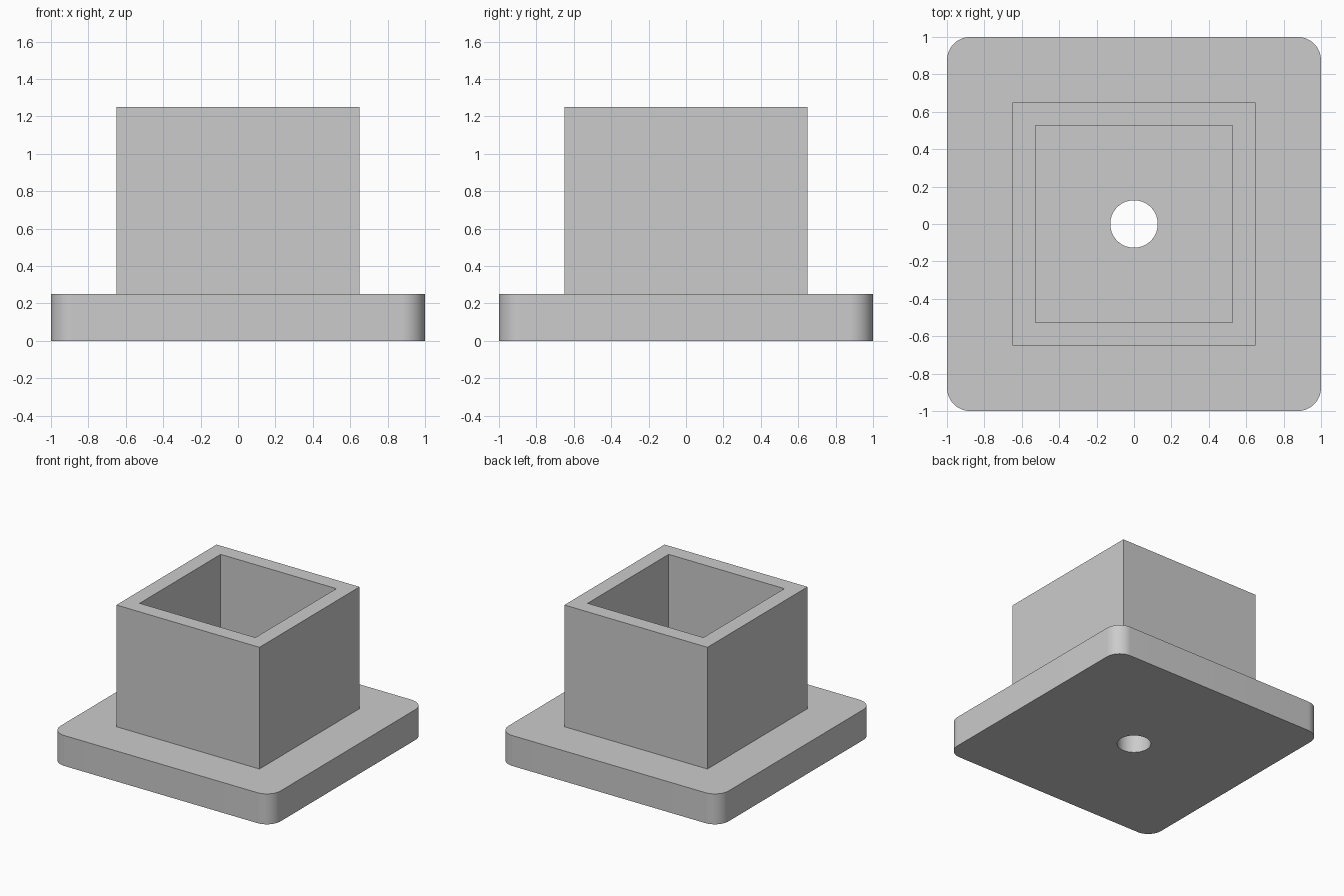
import bpy
import bmesh
from math import sin, cos, pi, radians

PLATE_TOP, SLEEVE_TOP = 0.25, 1.25
STEPS = 15  # segments in each rounded plate corner

cube = bpy.data.objects.get("Cube")
if cube:
    bpy.data.objects.remove(cube, do_unlink=True)

grey = bpy.data.materials.new("plain_grey")
grey.use_nodes = True
colour = (0.6, 0.6, 0.6, 1)
grey.diffuse_color = colour
grey.node_tree.nodes["Principled BSDF"].inputs["Base Color"].default_value = colour


def square(half):
    return [(half, half), (-half, half), (-half, -half), (half, -half)]


def rounded_square(half, radius):
    """Square outline with an arc at every corner."""
    points = []
    for corner, (cx, cy) in enumerate(square(half - radius)):
        for step in range(STEPS + 1):
            angle = (corner + step / STEPS) * pi / 2
            points.append((cx + radius * cos(angle), cy + radius * sin(angle)))
    return points


def circle(radius, count):
    angles = [(i + 0.5) * 2 * pi / count for i in range(count)]
    return [(radius * cos(a), radius * sin(a)) for a in angles]


def hollow_block(name, outer, inner, bottom, top):
    """Solid between two matching outlines, open through the middle."""
    bm = bmesh.new()
    loops = [[bm.verts.new((x, y, z)) for x, y in outline]
             for outline, z in ((outer, bottom), (outer, top),
                                (inner, top), (inner, bottom))]
    count = len(outer)
    for a, b in zip(loops, loops[1:] + loops[:1]):
        for i in range(count):
            j = (i + 1) % count
            bm.faces.new((a[i], a[j], b[j], b[i]))
    bmesh.ops.recalc_face_normals(bm, faces=bm.faces)
    mesh = bpy.data.meshes.new(name)
    bm.to_mesh(mesh)
    bm.free()
    mesh.materials.append(grey)
    obj = bpy.data.objects.new(name, mesh)
    bpy.context.collection.objects.link(obj)
    bpy.ops.object.select_all(action='DESELECT')
    obj.select_set(True)
    bpy.context.view_layer.objects.active = obj
    bpy.ops.object.shade_smooth_by_angle(angle=radians(30))
    return obj


# Rounded base plate with a round bolt hole
plate_outline = rounded_square(1, 0.125)
hollow_block("base_plate", plate_outline,
             circle(0.127, len(plate_outline)), 0, PLATE_TOP)

# Square open sleeve standing on the plate
hollow_block("square_sleeve", square(0.65), square(0.526), PLATE_TOP, SLEEVE_TOP)
